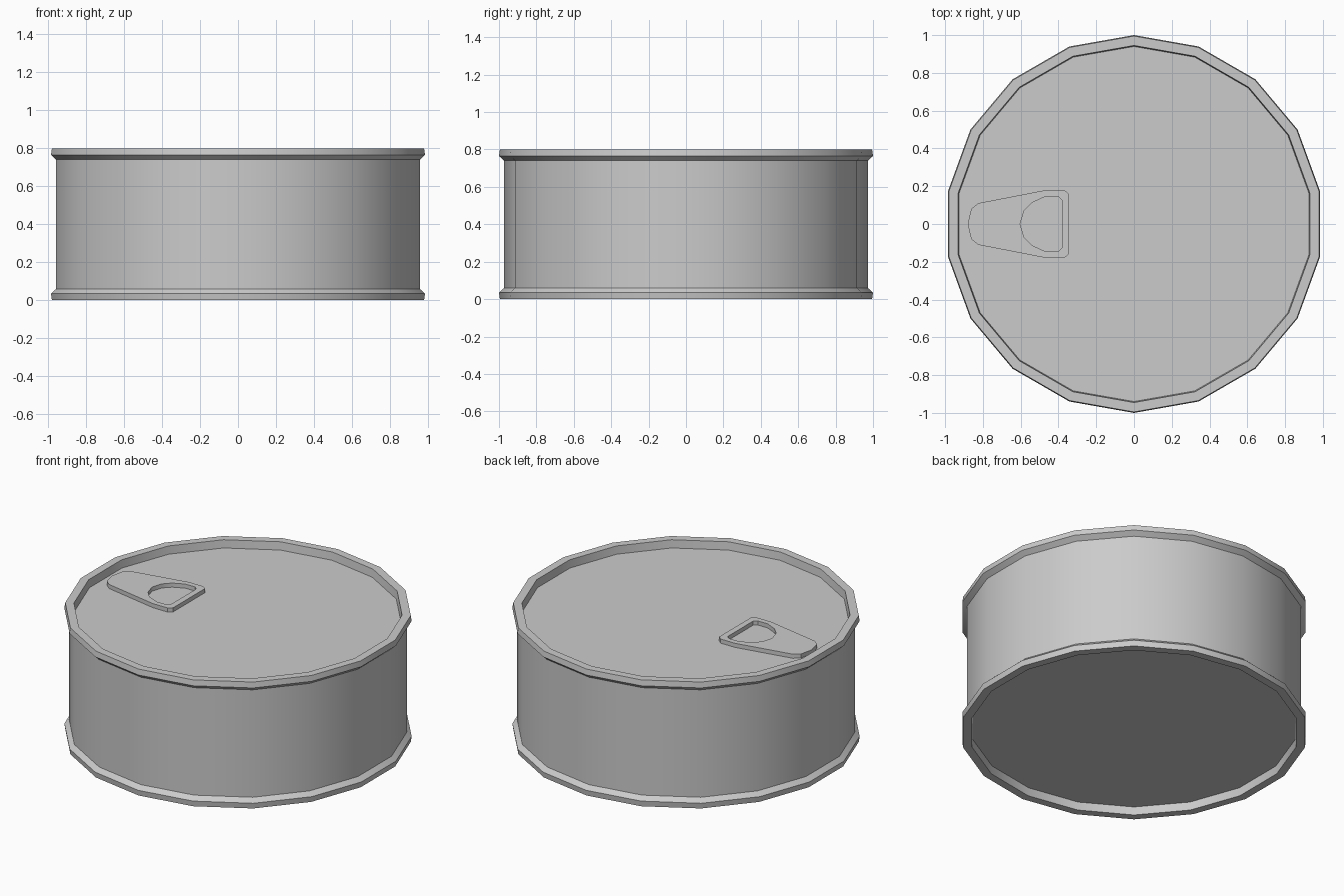
import bpy, bmesh
from math import sin, cos, pi, radians

if "Cube" in bpy.data.objects:
    bpy.data.objects.remove(bpy.data.objects["Cube"])

SIDES = 18


def finish(bm, name, angle):
    bmesh.ops.recalc_face_normals(bm, faces=bm.faces)
    mesh = bpy.data.meshes.new(name)
    bm.to_mesh(mesh)
    bm.free()
    ob = bpy.data.objects.new(name, mesh)
    bpy.context.collection.objects.link(ob)
    bpy.ops.object.select_all(action='DESELECT')
    ob.select_set(True)
    bpy.context.view_layer.objects.active = ob
    bpy.ops.object.shade_smooth_by_angle(angle=radians(angle))
    return ob


def bridge(bm, a, b):
    n = len(a)
    for i in range(n):
        j = (i + 1) % n
        bm.faces.new((a[i], a[j], b[j], b[i]))


# can: (radius, height) profile from mid-height to the lid, mirrored for the base
upper = [(0.972, 0.74), (1.0, 0.765), (0.995, 0.80), (0.945, 0.80), (0.94, 0.75)]
profile = [(r, 0.8 - z) for r, z in reversed(upper)] + upper
bm = bmesh.new()
rings = []
for r, z in profile:
    rings.append([bm.verts.new((r * cos(pi / 2 + 2 * pi * i / SIDES),
                                r * sin(pi / 2 + 2 * pi * i / SIDES), z))
                  for i in range(SIDES)])
for a, b in zip(rings, rings[1:]):
    bridge(bm, a, b)
bm.faces.new(rings[0])    # recessed base
bm.faces.new(rings[-1])   # recessed lid
finish(bm, "can", 30)

# pull tab: half outlines (y >= 0), mirrored into closed loops
outer = [(-0.88, 0), (-0.862, 0.08), (-0.825, 0.11), (-0.47, 0.179),
         (-0.368, 0.179), (-0.343, 0.158)]
hole = [(-0.603, 0), (-0.582, 0.07), (-0.54, 0.113), (-0.47, 0.145),
        (-0.402, 0.145), (-0.381, 0.127)]
bm = bmesh.new()


def loop(half, z):
    pts = half + [(x, -y) for x, y in reversed(half[1:])]
    return [bm.verts.new((x, y, z)) for x, y in pts]


LOW, HIGH = 0.751, 0.777
loops = [loop(outer, LOW), loop(outer, HIGH), loop(hole, HIGH), loop(hole, LOW)]
for k in range(4):
    bridge(bm, loops[k], loops[(k + 1) % 4])
finish(bm, "pull_tab", 30)
